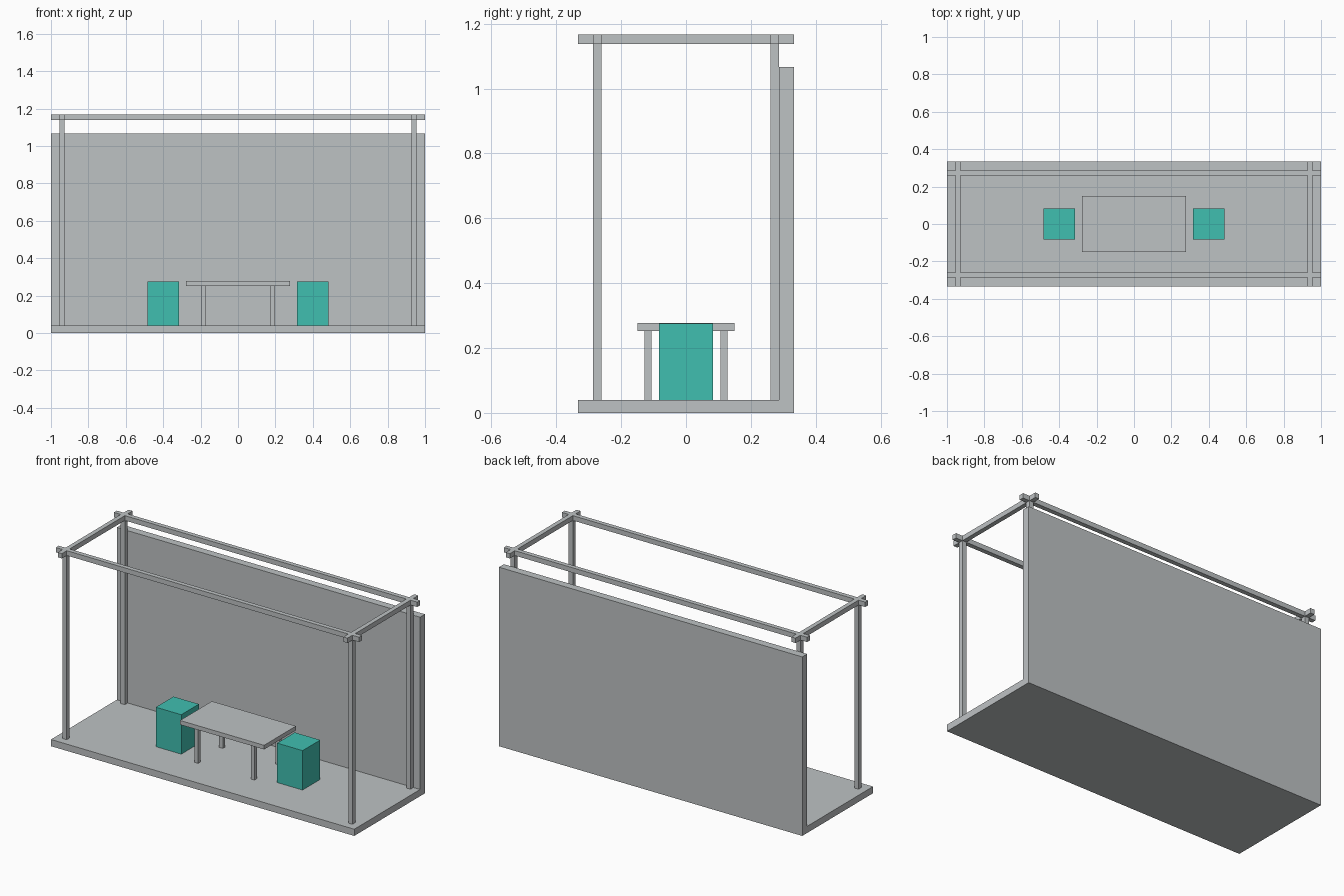
import bpy
import bmesh

if "Cube" in bpy.data.objects:
    bpy.data.objects.remove(bpy.data.objects["Cube"], do_unlink=True)


def material(name, rgb):
    mat = bpy.data.materials.new(name)
    mat.use_nodes = True
    mat.diffuse_color = (*rgb, 1)
    mat.node_tree.nodes["Principled BSDF"].inputs["Base Color"].default_value = (*rgb, 1)
    return mat


GREY = material("light grey", (0.515, 0.54, 0.55))
TEAL = material("teal", (0.051, 0.52, 0.435))


def add_object(name, bm, mat):
    bmesh.ops.recalc_face_normals(bm, faces=bm.faces)
    mesh = bpy.data.meshes.new(name)
    bm.to_mesh(mesh)
    bm.free()
    mesh.materials.append(mat)
    obj = bpy.data.objects.new(name, mesh)
    bpy.context.collection.objects.link(obj)
    return obj


def box(name, x, y, z, mat=GREY):
    """Box from (low, high) ranges on each axis."""
    bm = bmesh.new()
    bmesh.ops.create_cube(bm, size=1)
    for v in bm.verts:
        v.co = [low + (c + 0.5) * (high - low) for c, (low, high) in zip(v.co, (x, y, z))]
    return add_object(name, bm, mat)


def around(centre, half):
    return (centre - half, centre + half)


HALF_X, HALF_Y = 1.0, 0.333
FLOOR, WALL_TOP, WALL_Y = 0.04, 1.067, 0.287
POST_X, POST_Y, POST_R = 0.942, 0.2735, 0.0135
BEAM = (1.138, 1.167)
SIDES = ((-1, "right"), (1, "left"))
ENDS = ((-1, "front"), (1, "back"))

# Floor and back wall as one extruded L profile
profile = [(-HALF_Y, 0), (HALF_Y, 0), (HALF_Y, WALL_TOP),
           (WALL_Y, WALL_TOP), (WALL_Y, FLOOR), (-HALF_Y, FLOOR)]
bm = bmesh.new()
face = bm.faces.new([bm.verts.new((-HALF_X, y, z)) for y, z in profile])
swept = bmesh.ops.extrude_face_region(bm, geom=[face])["geom"]
bmesh.ops.translate(bm, vec=(2 * HALF_X, 0, 0),
                    verts=[g for g in swept if isinstance(g, bmesh.types.BMVert)])
add_object("floor_and_back_wall", bm, GREY)

# Posts and long beams
for sy, end in ENDS:
    y = around(sy * POST_Y, POST_R)
    box(f"{end}_long_beam", (-HALF_X, HALF_X), y, BEAM)
    for sx, side in SIDES:
        box(f"{end}_{side}_post", around(sx * POST_X, POST_R), y, (FLOOR, BEAM[0]))

# Cross beams, butted against the long beams, with short overhanging ends
for sx, side in SIDES:
    x = around(sx * POST_X, POST_R)
    inner, outer = POST_Y - POST_R, POST_Y + POST_R
    box(f"{side}_cross_beam", x, (-inner, inner), BEAM)
    box(f"{side}_cross_beam_front_end", x, (-HALF_Y, -outer), BEAM)
    box(f"{side}_cross_beam_back_end", x, (outer, HALF_Y), BEAM)

# Table
box("table_top", around(0, 0.277), around(0, 0.15), (0.252, 0.277))
for sx, side in SIDES:
    for sy, end in ENDS:
        box(f"table_{end}_{side}_leg", around(sx * 0.186, 0.012),
            around(sy * 0.117, 0.011), (FLOOR, 0.252))

# Stools
for sx, side in SIDES:
    box(f"{side}_stool", around(sx * 0.4, 0.084), around(0, 0.083), (FLOOR, 0.275), TEAL)
